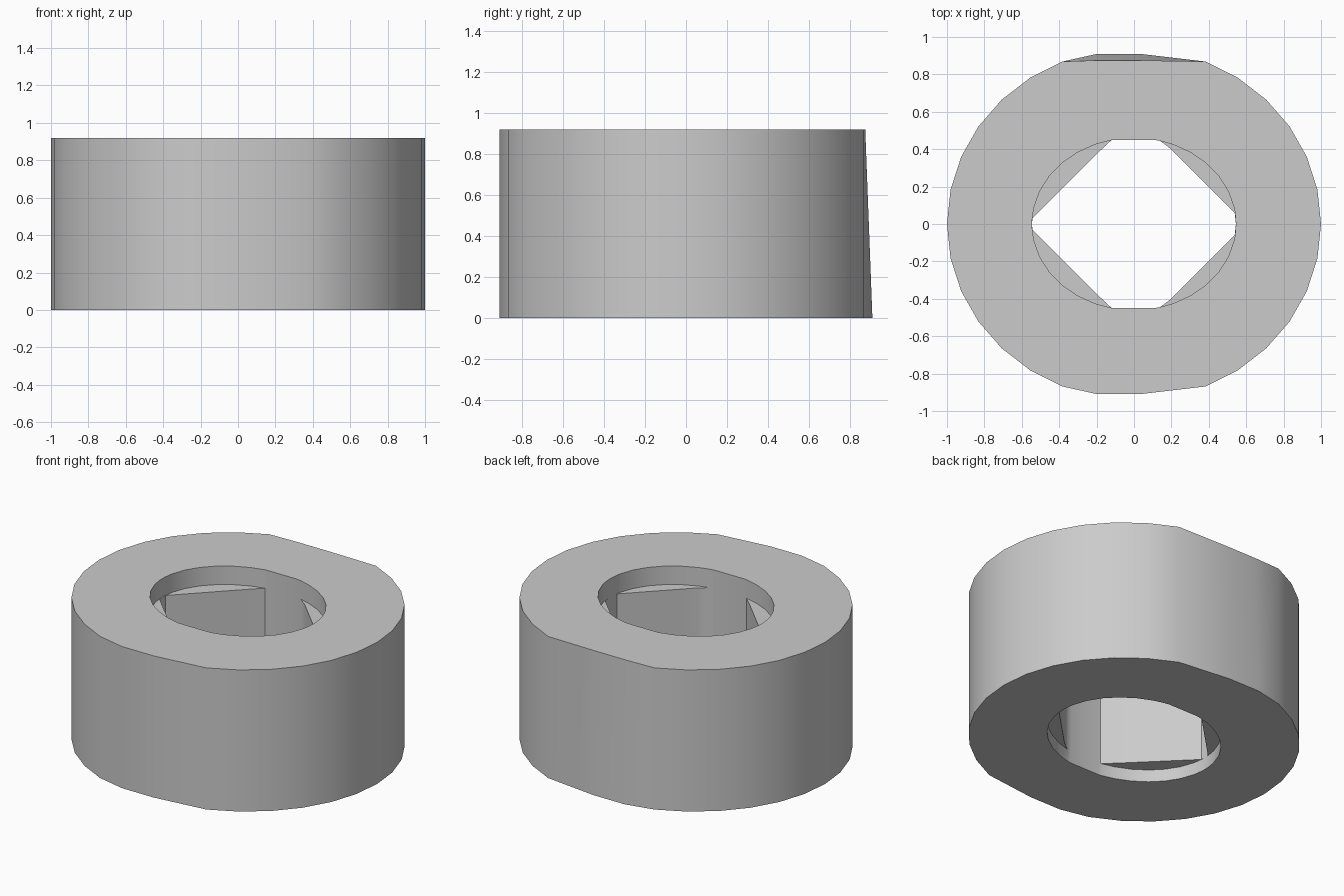
import bpy, bmesh
from math import sin, cos, asin, acos, pi

if "Cube" in bpy.data.objects:
    bpy.data.objects.remove(bpy.data.objects["Cube"])

HEIGHT = 0.92
LEDGE_LOW, LEDGE_HIGH = 0.08, 0.80
OUT_A, OUT_B, OUT_FLAT = 1.0, 0.94, 0.91
IN_A, IN_B, IN_FLAT = 0.545, 0.46, 0.45
BACK_TOP = 0.875

bm = bmesh.new()


def clamp(v, low, high):
    return max(low, min(high, v))


def ring(points, z):
    return [bm.verts.new((x, y, z)) for x, y in points]


def wall(lower, upper):
    n = len(lower)
    for i in range(n):
        j = (i + 1) % n
        bm.faces.new((lower[i], lower[j], upper[j], upper[i]))


def cap(*loops):
    edges = []
    for loop in loops:
        for a, b in zip(loop, loop[1:] + loop[:1]):
            edges.append(bm.edges.get((a, b)) or bm.edges.new((a, b)))
    bmesh.ops.triangle_fill(bm, edges=edges, use_beauty=True)


# Outer outline: oval with flattened front and back
outer = []
for i in range(32):
    if i in (8, 24):
        continue
    t = 2 * pi * i / 32
    x, y = OUT_A * cos(t), clamp(OUT_B * sin(t), -OUT_FLAT, OUT_FLAT)
    if i in (7, 25):
        x = 0.03
    outer.append((x, y))

# Bore outline, with extra points where the corner blocks begin
right = [asin(0.06 / IN_B), acos(0.14 / IN_A)]
left = [acos(-0.12 / IN_A), pi - asin(0.03 / IN_B)]
params = [2 * pi * i / 32 for i in range(32)]
for t in right + left:
    params += [t, 2 * pi - t]
bore = [(IN_A * cos(t), clamp(IN_B * sin(t), -IN_FLAT, IN_FLAT)) for t in sorted(params)]

# Middle of bore: corners filled by diagonal blocks
middle = []
for x, y in bore:
    limit = 0.598 if x > 0 else 0.573
    f = min(1.0, limit / (abs(x) + abs(y)))
    middle.append((x * f, y * f))

# Outer wall, leaning inward at the top of the back
out_low = ring(outer, 0)
out_high = ring([(x, min(y, BACK_TOP)) for x, y in outer], HEIGHT)
wall(out_low, out_high)

# Inner wall with recessed ledges
levels = [(bore, 0), (bore, LEDGE_LOW), (middle, LEDGE_LOW),
          (middle, LEDGE_HIGH), (bore, LEDGE_HIGH), (bore, HEIGHT)]
rings = [ring(p, z) for p, z in levels]
for a, b in zip(rings, rings[1:]):
    wall(b, a)

# Flat top and bottom
cap(out_low, rings[0])
cap(out_high, rings[-1])

bmesh.ops.remove_doubles(bm, verts=bm.verts, dist=0.0005)
bmesh.ops.recalc_face_normals(bm, faces=bm.faces)
mesh = bpy.data.meshes.new("collar_ring")
bm.to_mesh(mesh)
bm.free()
obj = bpy.data.objects.new("collar_ring", mesh)
bpy.context.collection.objects.link(obj)
bpy.context.view_layer.objects.active = obj
obj.select_set(True)
bpy.ops.object.shade_smooth_by_angle(angle=0.5)
